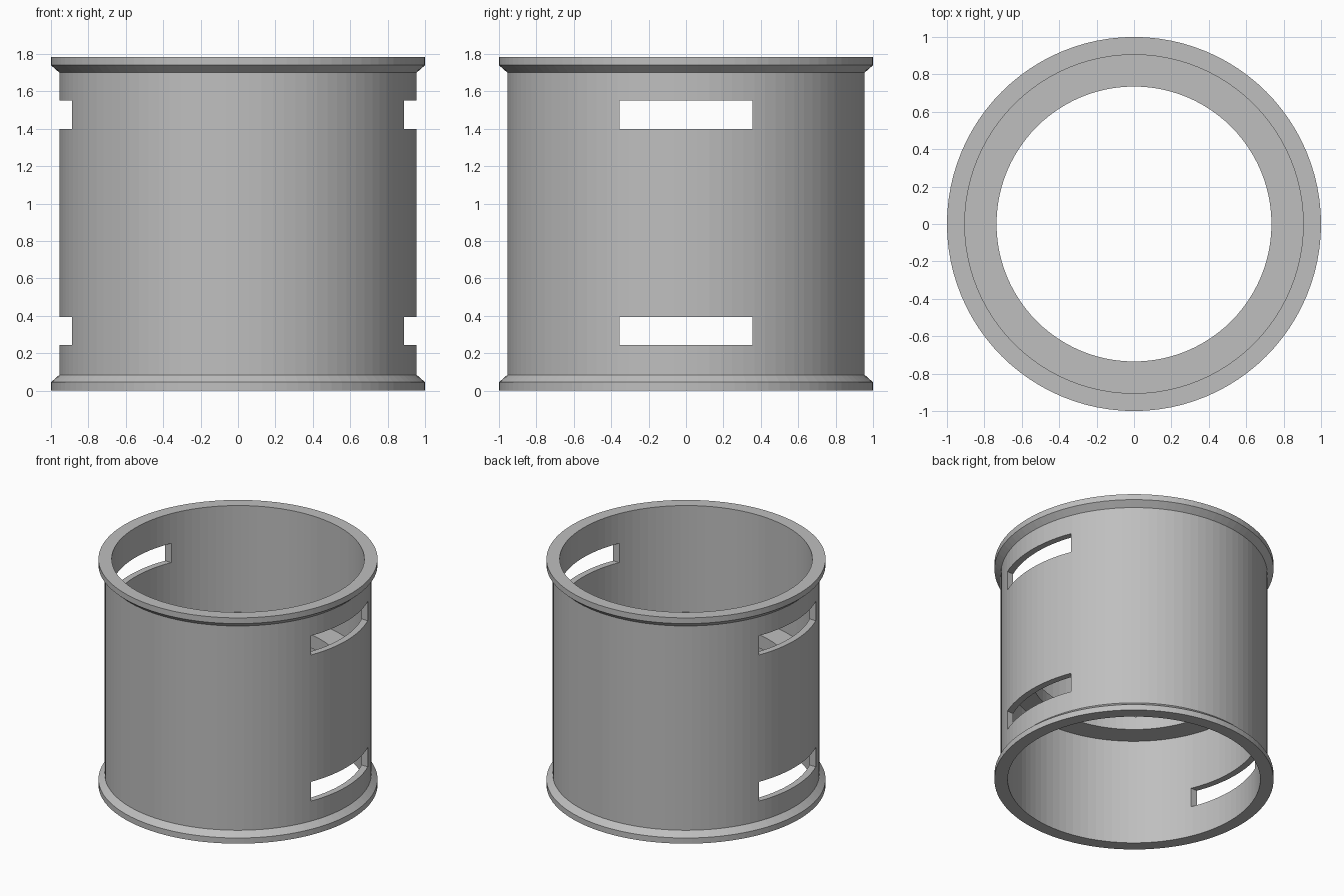
import bpy
import bmesh
from math import cos, sin, tau

cube = bpy.data.objects.get("Cube")
if cube:
    bpy.data.objects.remove(cube, do_unlink=True)

SEGMENTS = 96
HEIGHT = 1.785

grey = bpy.data.materials.new("light_grey")
grey.use_nodes = True
colour = (0.52, 0.52, 0.52, 1)
grey.diffuse_color = colour
grey.node_tree.nodes["Principled BSDF"].inputs["Base Color"].default_value = colour


def lathe(name, profile):
    """Turn a closed (radius, z) profile around the z axis."""
    bm = bmesh.new()
    rings = []
    for i in range(SEGMENTS):
        a = tau * i / SEGMENTS
        rings.append([bm.verts.new((r * cos(a), r * sin(a), z)) for r, z in profile])
    count = len(profile)
    for i in range(SEGMENTS):
        here, after = rings[i], rings[(i + 1) % SEGMENTS]
        for j in range(count):
            k = (j + 1) % count
            bm.faces.new((here[j], after[j], after[k], here[k]))
    bmesh.ops.recalc_face_normals(bm, faces=bm.faces)
    mesh = bpy.data.meshes.new(name)
    bm.to_mesh(mesh)
    bm.free()
    mesh.materials.append(grey)
    obj = bpy.data.objects.new(name, mesh)
    bpy.context.collection.objects.link(obj)
    return obj


# Sleeve with chamfered lips outside and a flat ledge inside, mirrored in height
outer = [(1.0, 0.0), (1.0, 0.045), (0.955, 0.085)]
inner = [(0.735, 0.84), (0.905, 0.84), (0.905, 0.0)]
top_outer = [(r, HEIGHT - z) for r, z in reversed(outer)]
top_inner = [(r, HEIGHT - z) for r, z in reversed(inner)]
sleeve = lathe("sleeve", outer + top_outer + top_inner + inner)

# Straight slots cut through both sides near each end
bm = bmesh.new()
for z in (0.319, HEIGHT - 0.311):
    made = bmesh.ops.create_cube(bm, size=1)
    bmesh.ops.scale(bm, vec=(2.4, 0.71, 0.152), verts=made["verts"])
    bmesh.ops.translate(bm, vec=(0, 0, z), verts=made["verts"])
mesh = bpy.data.meshes.new("slot_cutter")
bm.to_mesh(mesh)
bm.free()
mesh.materials.append(grey)
cutter = bpy.data.objects.new("slot_cutter", mesh)
bpy.context.collection.objects.link(cutter)
cutter.hide_render = True
cutter.hide_viewport = True
cutter.display_type = 'WIRE'

cut = sleeve.modifiers.new("slots", 'BOOLEAN')
cut.operation = 'DIFFERENCE'
cut.solver = 'EXACT'
cut.object = cutter
